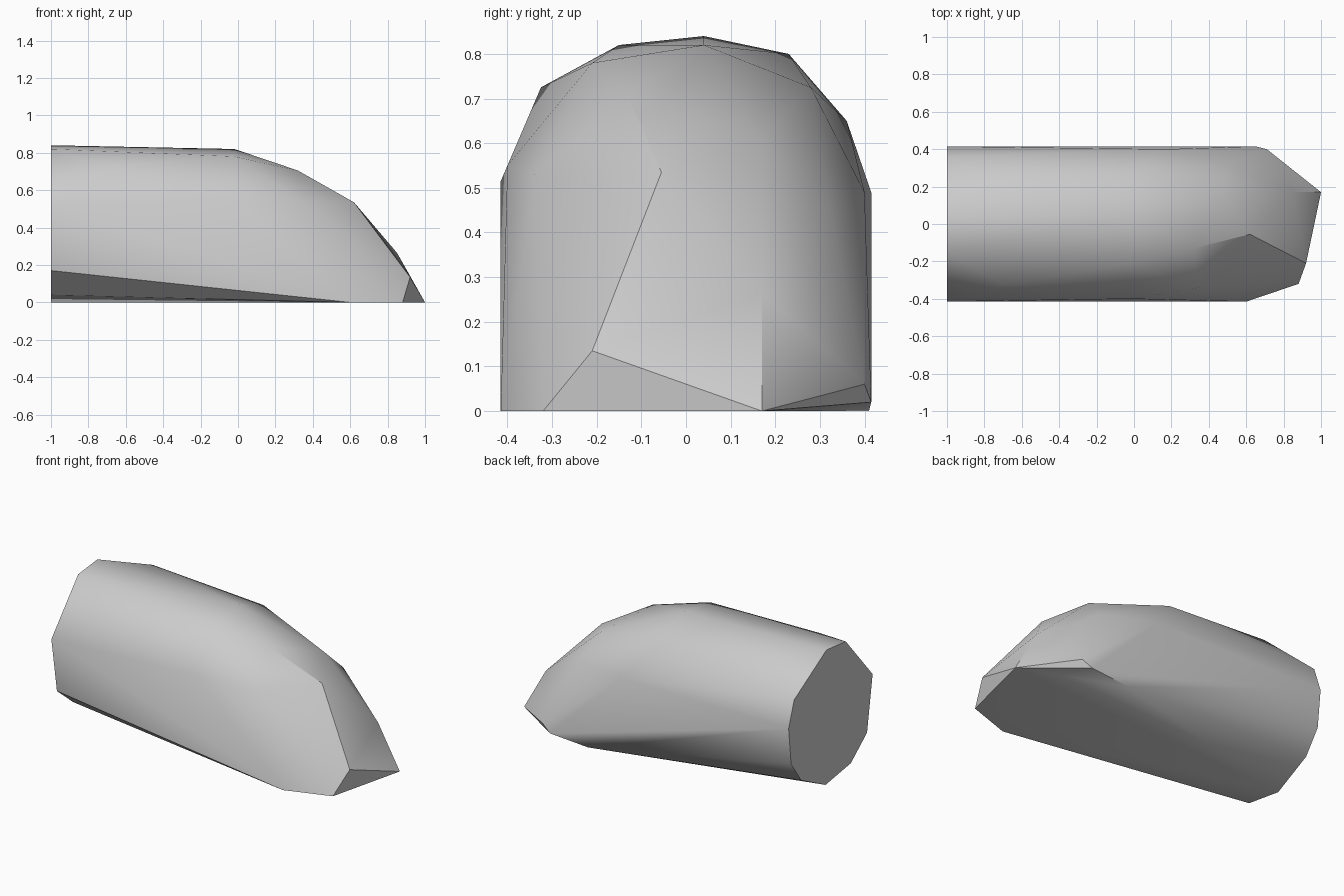
import bpy
import bmesh
import math

# Remove the default cube only
default_cube = bpy.data.objects.get("Cube")
if default_cube:
    bpy.data.objects.remove(default_cube, do_unlink=True)


def make_material(name, colour):
    material = bpy.data.materials.new(name)
    material.use_nodes = True
    material.diffuse_color = colour
    shader = material.node_tree.nodes["Principled BSDF"]
    shader.inputs["Base Color"].default_value = colour
    return material


def add_section(mesh, x, outline):
    """Add a flat cross-section, given as (y, z) pairs, at one x position."""
    for y, z in outline:
        mesh.verts.new((x, y, z))


def add_corners(mesh, corners):
    """Add single faceting corners of the shell."""
    for corner in corners:
        mesh.verts.new(corner)


def build_shell(name, mesh, material):
    """Wrap the corners in a taut faceted skin and shade it smooth."""
    hull = bmesh.ops.convex_hull(mesh, input=mesh.verts[:])
    unused = {g for g in hull["geom_interior"] + hull["geom_unused"]
              if isinstance(g, bmesh.types.BMVert)}
    bmesh.ops.delete(mesh, geom=list(unused), context="VERTS")
    # Merge coplanar triangles of the flat end and the underside
    bmesh.ops.dissolve_limit(mesh, angle_limit=math.radians(0.5),
                             verts=mesh.verts[:], edges=mesh.edges[:])
    bmesh.ops.recalc_face_normals(mesh, faces=mesh.faces[:])
    data = bpy.data.meshes.new(name)
    mesh.to_mesh(data)
    mesh.free()
    data.materials.append(material)
    shell = bpy.data.objects.new(name, data)
    bpy.context.collection.objects.link(shell)
    bpy.ops.object.select_all(action="DESELECT")
    shell.select_set(True)
    bpy.context.view_layer.objects.active = shell
    bpy.ops.object.shade_smooth_by_angle(angle=math.radians(30))
    return shell


grey = make_material("plain grey", (0.6, 0.6, 0.6, 1))
shell_mesh = bmesh.new()

# Flat end cap
add_section(shell_mesh, -1, [
    (-.2, .04), (-.36, .17), (-.415, .515), (-.15, .82), (.04, .84),
    (.36, .65), (.415, .49), (.39, .26), (.29, .12), (.05, 0)])

# Middle section, where the roof starts to fall
add_section(shell_mesh, -.02, [
    (-.4, .55), (-.21, .78), (.04, .82), (.28, .725)])

# Shoulders beside the roof
add_corners(shell_mesh, [
    (-.7, -.325, .725), (-.75, .23, .8), (.35, -.34, .53),
    (.17, .4, .49), (.505, .32, .46)])

# Sloping crest down to the tip
add_corners(shell_mesh, [
    (.32, -.13, .705), (.47, .17, .61), (.62, -.055, .535),
    (.85, .17, .265), (.92, -.21, .135), (1, .17, 0)])

# Rim of the underside
add_corners(shell_mesh, [
    (.88, -.32, 0), (.6, -.415, 0), (.39, .41, 0),
    (.65, .415, .02), (.71, .4, .06)])

build_shell("faceted_shell", shell_mesh, grey)
